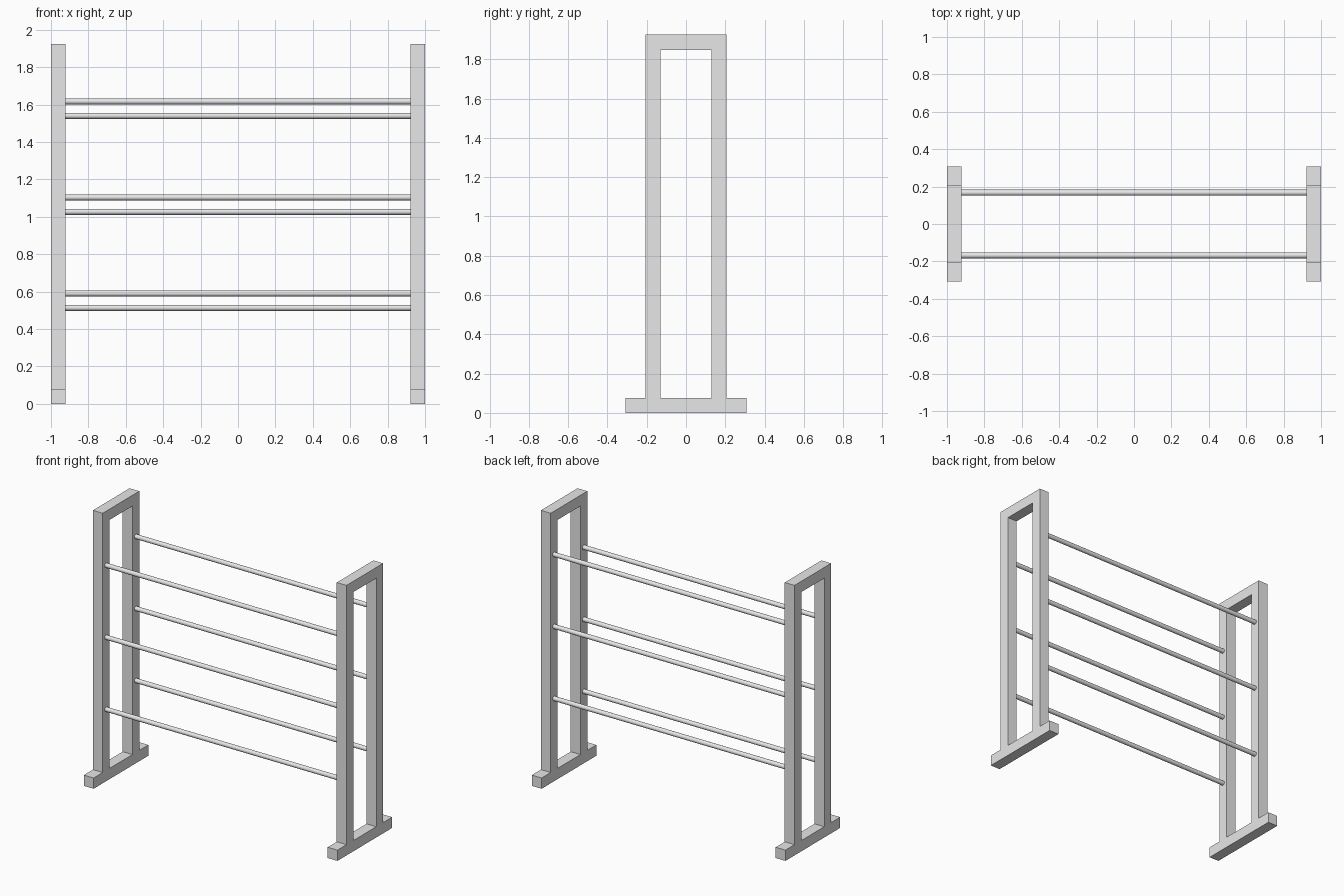
import bpy, bmesh, math

if "Cube" in bpy.data.objects:
    bpy.data.objects.remove(bpy.data.objects["Cube"])

T = 0.077          # timber thickness
HEIGHT = 1.925
FOOT = 0.308       # half length of a foot
POST = 0.206       # outer face of the posts
INNER = 1 - T      # inner face of the end frames

grey = bpy.data.materials.new("light grey")
grey.use_nodes = True
grey.diffuse_color = (0.8, 0.8, 0.8, 1)
grey.node_tree.nodes["Principled BSDF"].inputs["Base Color"].default_value = (0.8, 0.8, 0.8, 1)


def end_frame(name, x):
    """Foot, two posts and top rail as one profile, extruded along x."""
    ys = [-FOOT, -POST, T - POST, POST - T, POST, FOOT]
    zs = [0, T, HEIGHT - T, HEIGHT]
    bm = bmesh.new()
    for row in range(3):
        for col in range(5):
            foot = row == 0
            post = col in (1, 3)
            rail = row == 2 and col == 2
            if foot or post or rail:
                y0, y1 = ys[col:col + 2]
                z0, z1 = zs[row:row + 2]
                corners = [(y0, z0), (y1, z0), (y1, z1), (y0, z1)]
                bm.faces.new([bm.verts.new((x, y, z)) for y, z in corners])
    bmesh.ops.remove_doubles(bm, verts=bm.verts, dist=0.0001)
    extruded = bmesh.ops.extrude_face_region(bm, geom=bm.faces[:], use_keep_orig=True)
    moved = [v for v in extruded["geom"] if isinstance(v, bmesh.types.BMVert)]
    bmesh.ops.translate(bm, verts=moved, vec=(T, 0, 0))
    bmesh.ops.recalc_face_normals(bm, faces=bm.faces)
    mesh = bpy.data.meshes.new(name)
    bm.to_mesh(mesh)
    bm.free()
    mesh.materials.append(grey)
    bpy.context.collection.objects.link(bpy.data.objects.new(name, mesh))


def rod(name, y, z):
    """Round bar between the two end frames."""
    bpy.ops.mesh.primitive_cylinder_add(
        vertices=24, radius=0.016, depth=2 * INNER,
        location=(0, y, z), rotation=(0, math.pi / 2, 0))
    ob = bpy.context.object
    ob.name = name
    ob.data.materials.append(grey)
    bpy.ops.object.shade_smooth_by_angle(angle=math.radians(40))


end_frame("left_frame", INNER)
end_frame("right_frame", -1)

# Three tiers, each with a low front rod and a higher back rod
for tier, label in enumerate(("lower", "middle", "upper"), 1):
    z = tier * 0.5133
    rod(label + "_front_rod", T / 2 - POST, z)
    rod(label + "_back_rod", POST - T / 2, z + T)
